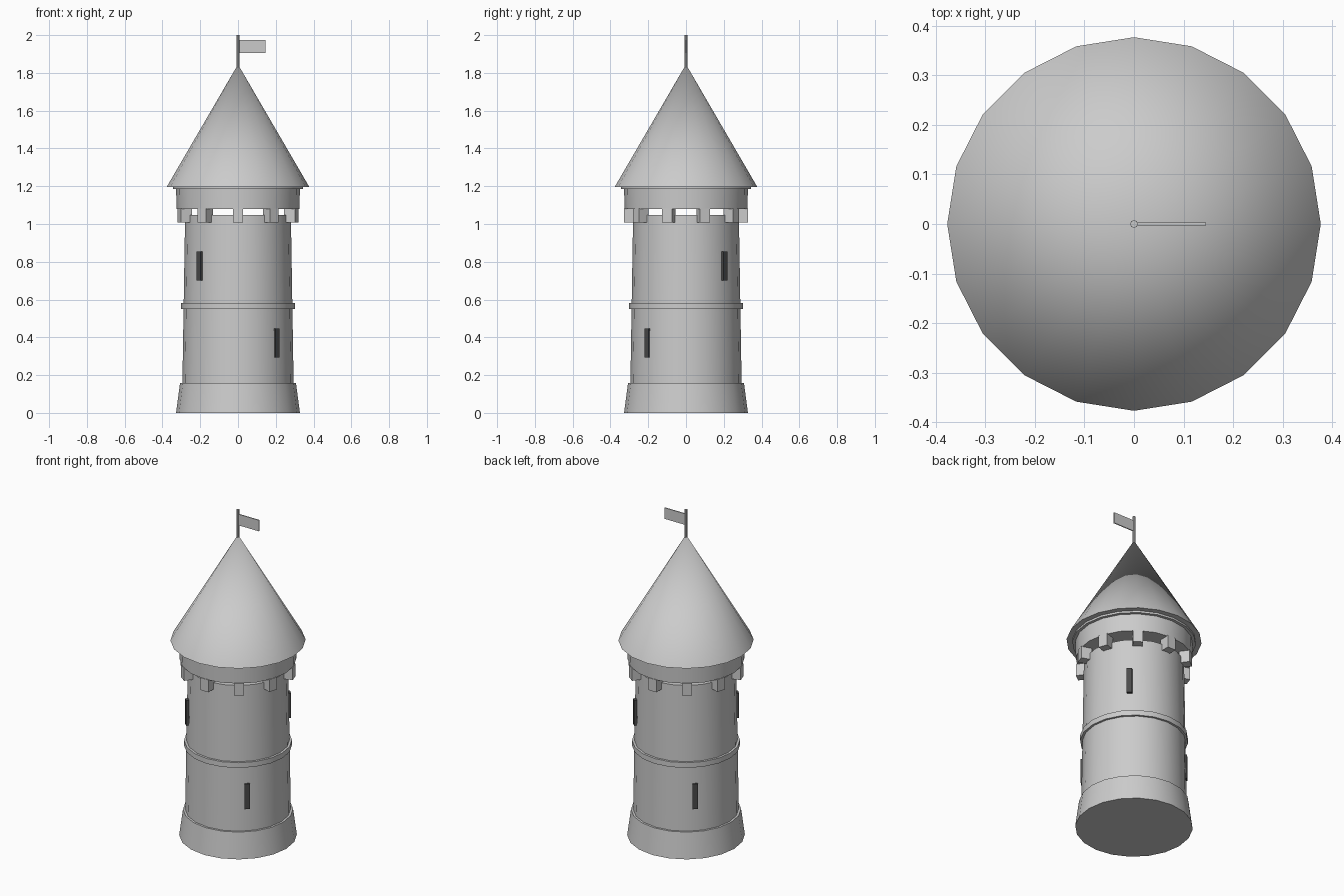
import bpy, math
from mathutils import Matrix

if "Cube" in bpy.data.objects:
    bpy.data.objects.remove(bpy.data.objects["Cube"])

SIDES = 20


def smooth(ob):
    bpy.ops.object.select_all(action='DESELECT')
    ob.select_set(True)
    bpy.context.view_layer.objects.active = ob
    bpy.ops.object.shade_smooth_by_angle(angle=math.radians(35))


def drum(name, r_bottom, r_top, z0, z1, sides=SIDES):
    bpy.ops.mesh.primitive_cone_add(vertices=sides, radius1=r_bottom, radius2=r_top,
                                    depth=z1 - z0, location=(0, 0, (z0 + z1) / 2))
    ob = bpy.context.object
    ob.name = name
    smooth(ob)
    return ob


def block(name, size, location, angle=0.0):
    """Box whose local x axis points along the given angle."""
    bpy.ops.mesh.primitive_cube_add(size=1)
    ob = bpy.context.object
    ob.name = name
    ob.data.transform(Matrix.Diagonal((*size, 1)))
    ob.location = location
    ob.rotation_euler.z = angle
    return ob


def radial_block(name, r_in, r_out, width, z0, z1, degrees):
    a = math.radians(degrees)
    r = (r_in + r_out) / 2
    return block(name, (r_out - r_in, width, z1 - z0),
                 (r * math.cos(a), r * math.sin(a), (z0 + z1) / 2), a)


# Round walls
drum("plinth", 0.328, 0.307, 0.0, 0.158)
drum("tower_wall", 0.297, 0.28, 0.0, 1.047)
drum("string_course", 0.301, 0.301, 0.55, 0.582)
drum("gallery", 0.325, 0.328, 1.08, 1.19)

# Corbels carrying the gallery
for i in range(10):
    radial_block(f"corbel_{i}", 0.264, 0.327, 0.055, 1.007, 1.083, 90 + 36 * i)

# Roof with eave ring
drum("eave_ring", 0.345, 0.345, 1.185, 1.2)
drum("roof", 0.377, 0.0, 1.197, 1.845)

# Dark arrow slits
dark = bpy.data.materials.new("dark_opening")
dark.diffuse_color = (0.07, 0.07, 0.07, 1)
dark.use_nodes = True
dark.node_tree.nodes["Principled BSDF"].inputs["Base Color"].default_value = dark.diffuse_color
for z0, z1, angles in ((0.70, 0.855, (45, 225)), (0.293, 0.447, (135, 315))):
    for a in angles:
        slit = radial_block(f"arrow_slit_{a}", 0.266, 0.297, 0.03, z0, z1, a)
        slit.data.materials.append(dark)

# Flag on its pole
drum("flag_pole", 0.008, 0.008, 1.80, 2.0, sides=8)
block("flag", (0.141, 0.006, 0.068), (0.0745, 0, 1.939))
